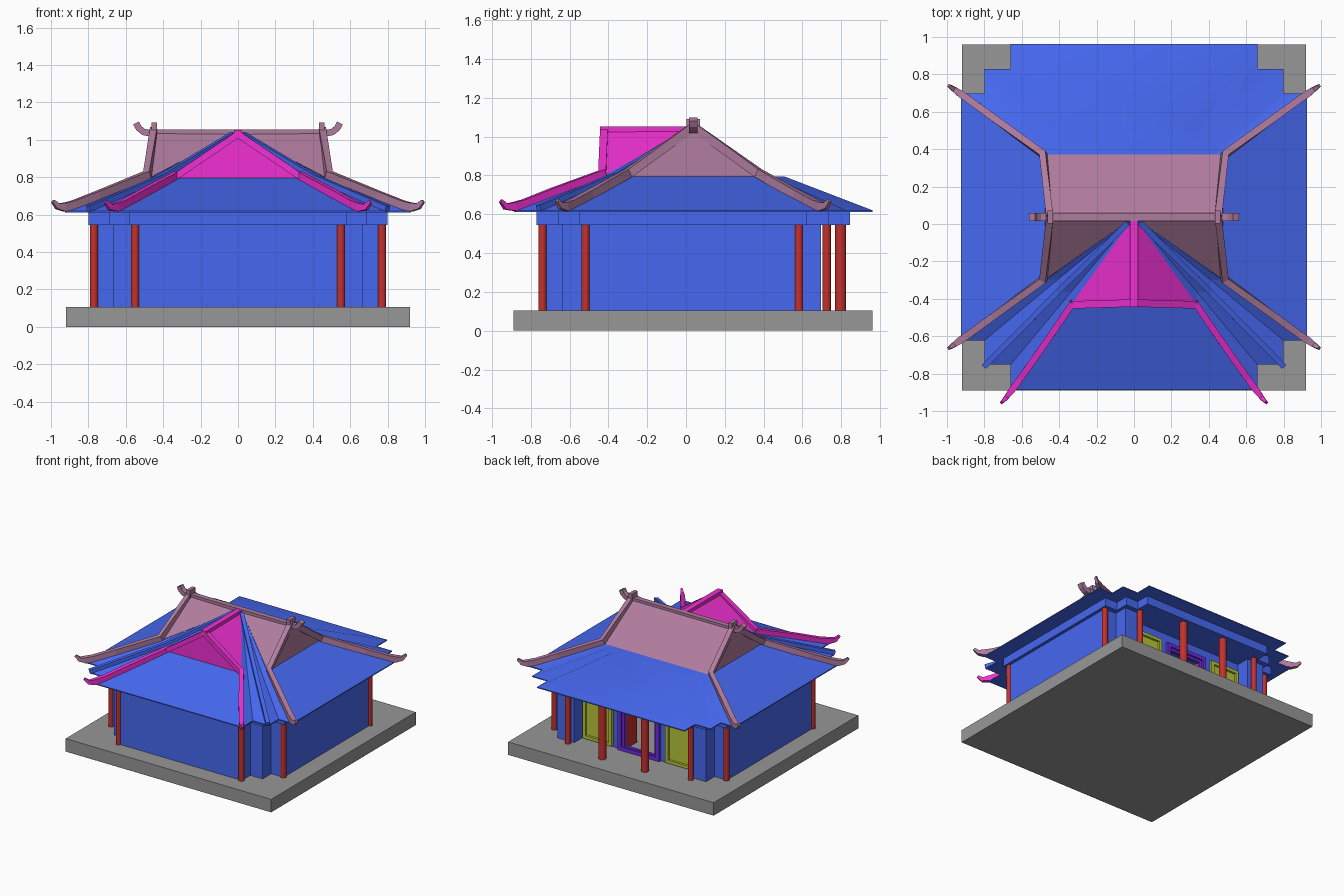
import bpy, bmesh, math
from mathutils import Vector

if "Cube" in bpy.data.objects:
    bpy.data.objects.remove(bpy.data.objects["Cube"])

CY = 0.0375            # centre line of the roof in y
EAVE, MID, TOP = 0.62, 0.795, 1.05


def mat(name, rgb):
    m = bpy.data.materials.new(name)
    m.diffuse_color = (*rgb, 1)
    m.use_nodes = True
    m.node_tree.nodes["Principled BSDF"].inputs["Base Color"].default_value = m.diffuse_color
    return m


BLUE = mat("blue", (0.062, 0.14, 0.88))
PINK = mat("mauve", (0.43, 0.2, 0.34))
MAG = mat("magenta", (0.88, 0.03, 0.65))
RED = mat("red", (0.55, 0.03, 0.025))
LIME = mat("lime", (0.48, 0.57, 0.04))
PURP = mat("purple", (0.15, 0.025, 0.75))
GREY = mat("grey", (0.31, 0.31, 0.31))


def make(name, verts, faces, material=None):
    me = bpy.data.meshes.new(name)
    me.from_pydata([tuple(v) for v in verts], [], faces)
    bm = bmesh.new()
    bm.from_mesh(me)
    bmesh.ops.recalc_face_normals(bm, faces=bm.faces)
    bm.to_mesh(me)
    bm.free()
    ob = bpy.data.objects.new(name, me)
    bpy.context.collection.objects.link(ob)
    if material:
        me.materials.append(material)
    return ob


def box(name, lo, hi, material=None):
    v = [(x, y, z) for x in (lo[0], hi[0]) for y in (lo[1], hi[1]) for z in (lo[2], hi[2])]
    f = [(0, 1, 3, 2), (4, 6, 7, 5), (0, 4, 5, 1), (2, 3, 7, 6), (0, 2, 6, 4), (1, 5, 7, 3)]
    return make(name, v, f, material)


def prism(name, pts, z0, z1, material):
    n = len(pts)
    v = [(x, y, z) for z in (z0, z1) for x, y in pts]
    f = [tuple(range(n)), tuple(range(n, 2 * n))]
    f += [(i, (i + 1) % n, n + (i + 1) % n, n + i) for i in range(n)]
    return make(name, v, f, material)


def strip(name, pts, z0, z1, material):
    n = len(pts)
    v = [(x, y, z) for z in (z0, z1) for x, y in pts]
    ob = make(name, v, [(i, i + 1, n + i + 1, n + i) for i in range(n - 1)], material)
    s = ob.modifiers.new("thickness", "SOLIDIFY")
    s.thickness, s.offset = 0.015, 0
    return ob


def sweep(name, path, w, h, material, tip=1.0):
    """Rectangular bar along a path in a vertical plane; tip scales its last section."""
    P = [Vector(p) for p in path]
    n = len(P)
    verts = []
    for i, p in enumerate(P):
        a, b = P[max(i - 1, 0)], P[min(i + 1, n - 1)]
        t = ((p - a).normalized() + (b - p).normalized()).normalized()
        side = t.cross(Vector((0, 0, 1))).normalized()
        up = side.cross(t).normalized()
        k = tip if i == n - 1 else (1 + tip) / 2 if i == n - 2 else 1
        verts += [p + side * sx * w * k / 2 + up * su * h * k / 2
                  for sx, su in ((-1, -1), (1, -1), (1, 1), (-1, 1))]
    f = [(0, 1, 2, 3), tuple(range(4 * n - 4, 4 * n))]
    for i in range(n - 1):
        f += [(4*i + k, 4*i + (k + 1) % 4, 4*i + 4 + (k + 1) % 4, 4*i + 4 + k) for k in range(4)]
    return make(name, verts, f, material)


def column(name, x, y, r, z1=0.545):
    n = 14
    ring = [(x + r * math.cos(i * math.tau / n), y + r * math.sin(i * math.tau / n)) for i in range(n)]
    ob = prism(name, ring, 0.105, z1, RED)
    for p in ob.data.polygons:
        p.use_smooth = len(p.vertices) == 4


def redented(q):
    """Mirror a stepped corner into all four quadrants, as a closed outline."""
    r = q[::-1]
    return ([(x, CY + y) for x, y in q] + [(x, CY - y) for x, y in r]
            + [(-x, CY - y) for x, y in q] + [(-x, CY + y) for x, y in r])


# base slab
box("base", (-0.92, -0.89, 0), (0.92, 0.96, 0.105), GREY)

# stepped walls, with the back wall recessed behind the porch
half = [(0.55, -0.74), (0.55, -0.63), (0.66, -0.63), (0.66, -0.52), (0.77, -0.52), (0.77, 0.58),
        (0.66, 0.58), (0.66, 0.69), (0.52, 0.69), (0.52, 0.58), (0.18, 0.58)]
strip("walls", [(-x, y) for x, y in half[::-1]] + half, 0.105, 0.545, BLUE)
strip("wall_over_door", [(-0.18, 0.58), (0.18, 0.58)], 0.46, 0.545, BLUE)

# lintel band and eave soffit
prism("lintel", redented([(0.58, 0.807), (0.58, 0.697), (0.69, 0.697), (0.69, 0.587),
                          (0.80, 0.587)]), 0.545, 0.617, BLUE)
EQ = [(0.66, 0.925), (0.66, 0.79), (0.80, 0.79), (0.80, 0.66), (0.925, 0.66)]
MQ = [(x * 0.51, y * 0.508) for x, y in EQ]
eave, mid = redented(EQ), redented(MQ)
prism("soffit", eave, EAVE - 0.008, EAVE, BLUE)

# lower skirt roof with a flat deck at its top; the back is smooth
n = len(eave)
skirt = make("skirt_roof", [(x, y, EAVE) for x, y in eave] + [(x, y, MID) for x, y in mid],
             [(i, (i + 1) % n, n + (i + 1) % n, n + i) for i in range(n)] + [tuple(range(n, 2 * n))], BLUE)
for p in skirt.data.polygons:
    p.use_smooth = p.center.y > 0.3 or len(p.vertices) > 4

apex = (0, CY, TOP - 0.005)
yb, yf, yg = CY + 0.335, CY - 0.335, CY - 0.47
for s in (-1, 1):
    # folded valley roof between the two gables
    pts = [(s * x, CY - y, MID) for x, y in MQ]
    make("valley_roof", [apex] + pts, [(0, i, i + 1) for i in range(1, 5)], BLUE)
    (x1, y1), (x2, y2) = MQ[2], EQ[2]
    sweep("valley_ridge", [(s * 0.03, CY - 0.03, TOP - 0.025), (s * x1, CY - y1, MID + 0.005),
                           (s * x2, CY - y2 - 0.008, EAVE + 0.012)], 0.03, 0.03, BLUE)
    # side gable wall, front half slope
    make("side_gable", [(s * 0.465, CY, TOP), (s * 0.475, yf, MID), (s * 0.475, yb, MID)],
         [(0, 1, 2)], PINK)
    make("main_front_slope", [apex, (s * 0.465, CY, TOP), (s * 0.475, yf, MID)], [(0, 1, 2)], PINK)
    # front gable slope, verge and hip ridge
    make("front_gable_slope", [apex, (0, yg, TOP - 0.01), (s * 0.337, yg, MID)], [(0, 1, 2)], MAG)
    sweep("front_verge", [(0, yg + 0.01, TOP - 0.02), (s * 0.335, yg, MID + 0.008)], 0.04, 0.035, MAG)
    sweep("front_hip_ridge", [(s * x, y, z) for x, y, z in (
        (0.325, -0.42, 0.81), (0.5, -0.675, 0.717), (0.61, -0.83, 0.655), (0.65, -0.885, 0.64),
        (0.685, -0.93, 0.64), (0.708, -0.955, 0.67))], 0.035, 0.045, MAG, 0.4)
    # main roof verges running on into curled hip ridges
    for t in (-1, 1):
        sweep("main_hip_ridge", [(s * x, CY + t * y, z) for x, y, z in (
            (0.45, 0, 1.05), (0.485, 0.335, 0.812), (0.75, 0.53, 0.703), (0.88, 0.625, 0.652),
            (0.93, 0.66, 0.64), (0.965, 0.685, 0.645), (0.99, 0.702, 0.672))], 0.038, 0.045, PINK, 0.4)
    box("ridge_finial", (s * 0.447 - 0.015, CY - 0.035, 1.03), (s * 0.447 + 0.015, CY + 0.035, 1.092), PINK)

make("main_back_slope", [(-0.465, CY, TOP), (0.465, CY, TOP), (0.475, yb, MID), (-0.475, yb, MID)],
     [(0, 1, 2, 3)], PINK)
make("front_gable", [(0, yg, TOP - 0.01), (-0.337, yg, MID), (0.337, yg, MID)], [(0, 1, 2)], MAG)
sweep("front_ridge", [(0, CY - 0.015, 1.035), (0, yg - 0.01, 1.035)], 0.045, 0.035, MAG)
end = [(0.545, 1.09), (0.53, 1.062), (0.505, 1.042), (0.48, 1.037)]
sweep("main_ridge", [(-x, CY, z) for x, z in end] + [(x, CY, z) for x, z in end[::-1]], 0.042, 0.035, PINK)

# columns
for s in (-1, 1):
    for x, y, r in ((0.55, -0.74, 0.022), (0.77, -0.518, 0.022), (0.77, 0.582, 0.022),
                    (0.55, 0.725, 0.022), (0.19, 0.797, 0.029)):
        column("column", s * x, y, r)


def frame(name, x0, x1, z0, z1, y0, y1, b, material):
    box(name + "_left", (x0, y0, z0), (x0 + b, y1, z1), material)
    box(name + "_right", (x1 - b, y0, z0), (x1, y1, z1), material)
    box(name + "_top", (x0, y0, z1 - b), (x1, y1, z1), material)
    box(name + "_sill", (x0, y0, z0), (x1, y1, z0 + b), material)


# windows either side of the open doorway
for c in (-0.37, 0.37):
    frame("window_frame", c - 0.13, c + 0.13, 0.115, 0.47, 0.58, 0.61, 0.025, LIME)
    box("window_panel", (c - 0.12, 0.575, 0.12), (c + 0.12, 0.592, 0.46), LIME)
frame("door_frame", -0.185, 0.185, 0.105, 0.47, 0.565, 0.61, 0.03, PURP)
frame("door_inner_frame", -0.155, 0.155, 0.12, 0.44, 0.57, 0.595, 0.02, PURP)
for s in (-1, 1):
    box("door_leaf", (s * 0.145 - 0.008, 0.43, 0.11), (s * 0.145 + 0.008, 0.57, 0.43), RED)
